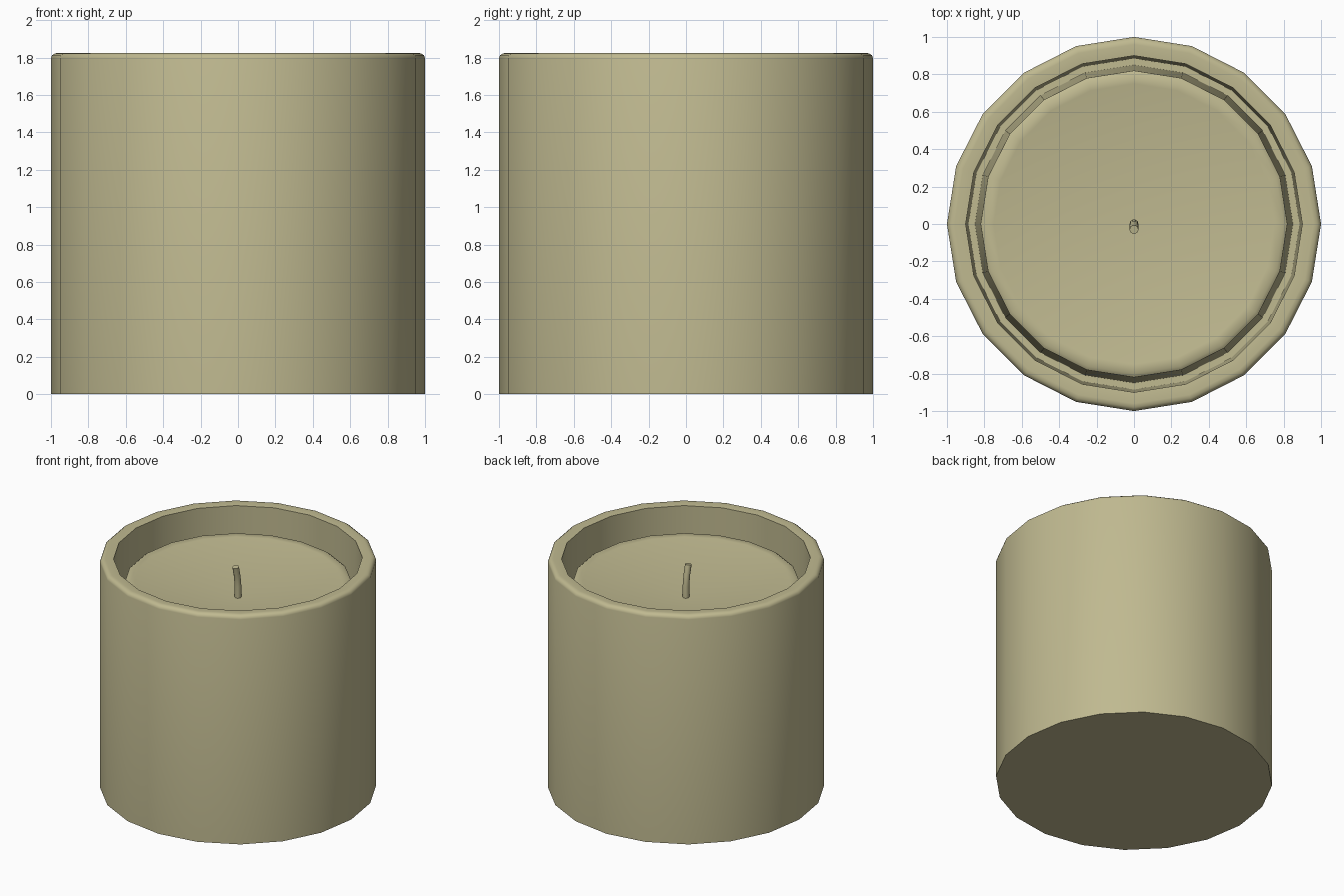
import bpy, bmesh, math
from mathutils import Vector

if "Cube" in bpy.data.objects:
    bpy.data.objects.remove(bpy.data.objects["Cube"])

SIDES = 20
olive = bpy.data.materials.new("olive")
olive.diffuse_color = (0.525, 0.487, 0.28, 1)
olive.use_nodes = True
olive.node_tree.nodes["Principled BSDF"].inputs["Base Color"].default_value = olive.diffuse_color

def finish(name, bm, angle):
    bmesh.ops.recalc_face_normals(bm, faces=bm.faces)
    mesh = bpy.data.meshes.new(name)
    bm.to_mesh(mesh)
    bm.free()
    mesh.materials.append(olive)
    ob = bpy.data.objects.new(name, mesh)
    bpy.context.collection.objects.link(ob)
    bpy.ops.object.select_all(action='DESELECT')
    bpy.context.view_layer.objects.active = ob
    ob.select_set(True)
    bpy.ops.object.shade_smooth_by_angle(angle=math.radians(angle))

def circle(r, z, n, y=0.0, tilt=0.0):
    pts = []
    for i in range(n):
        a = 2 * math.pi * i / n
        s = r * math.sin(a)
        pts.append(Vector((r * math.cos(a), y + s * math.cos(tilt), z + s * math.sin(tilt))))
    return pts

def skin(bm, rings):
    """Join successive rings with quads, cap the first, return the last."""
    loops = [[bm.verts.new(p) for p in ring] for ring in rings]
    n = len(loops[0])
    for a, b in zip(loops, loops[1:]):
        for i in range(n):
            j = (i + 1) % n
            bm.faces.new((a[i], a[j], b[j], b[i]))
    bm.faces.new(loops[0])
    return loops[-1]

def lathe(bm, profile):
    return skin(bm, [circle(r, z, SIDES) for r, z in profile])

# Jar: thick wall, softly rounded outer rim, slightly tapered inside
bm = bmesh.new()
last = lathe(bm, [(1.0, 0), (1.0, 1.795), (0.995, 1.811), (0.98, 1.822),
                  (0.96, 1.825), (0.9, 1.819), (0.885, 0.12)])
bm.faces.new(last)
finish("jar", bm, 45)

# Wax: soft edge and a dished top that dips to the wick
bm = bmesh.new()
last = lathe(bm, [(0.85, 0.12), (0.82, 1.63), (0.80, 1.645), (0.75, 1.64)])
centre = bm.verts.new((0, 0, 1.505))
for i in range(SIDES):
    bm.faces.new((last[i], last[(i + 1) % SIDES], centre))
finish("wax", bm, 48)

# Wick: thin stem leaning forward at the tip
bm = bmesh.new()
path = [(0, 1.45, 0), (0, 1.60, 0.05), (-0.01, 1.68, 0.12), (-0.03, 1.76, 0.15)]
last = skin(bm, [circle(0.024, z, 10, y, t) for y, z, t in path])
bm.faces.new(last)
finish("wick", bm, 40)
